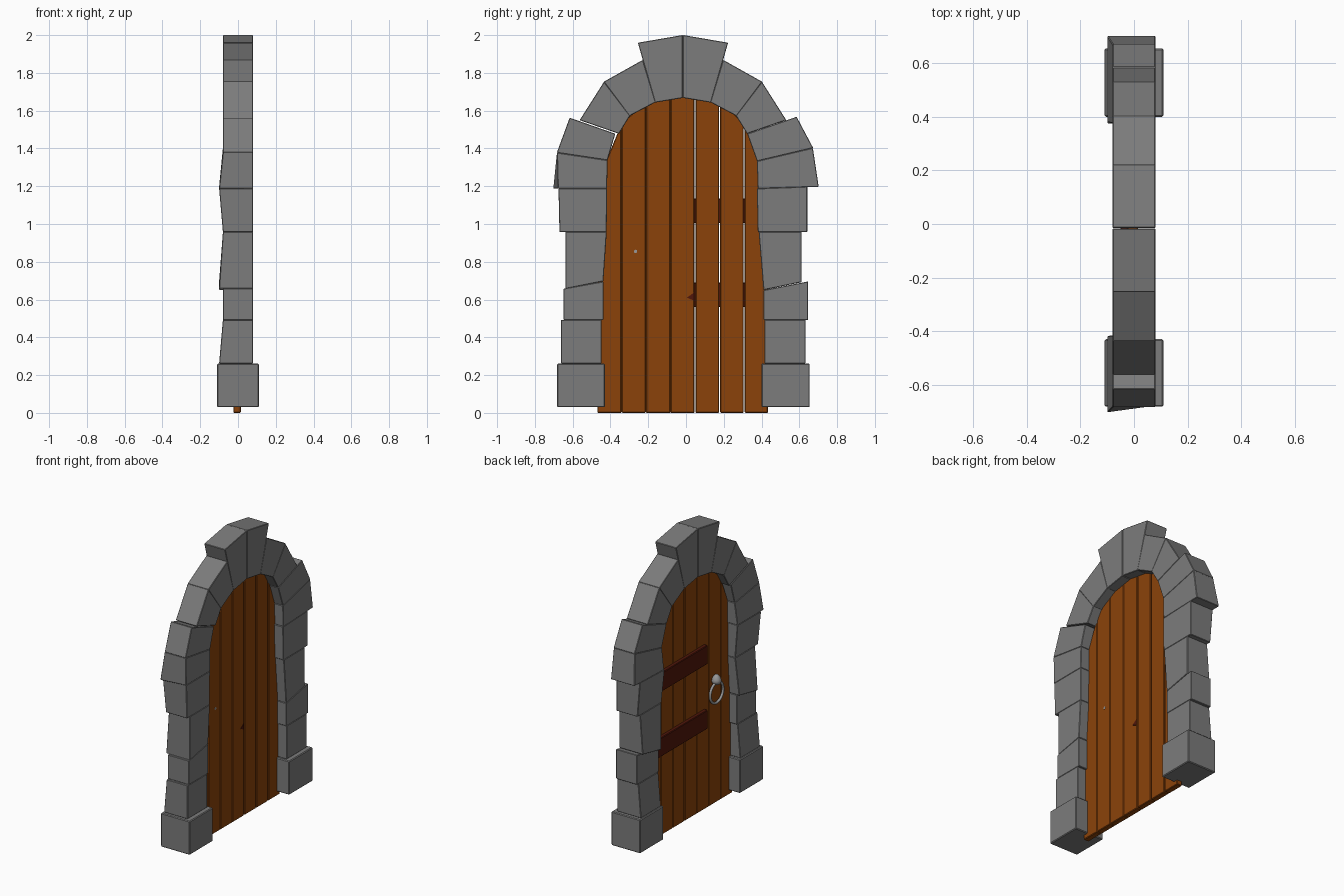
import bpy, bmesh, math

if "Cube" in bpy.data.objects:
    bpy.data.objects.remove(bpy.data.objects["Cube"])

MID = -0.016  # mirror line of the arch


def material(name, rgb):
    m = bpy.data.materials.new(name)
    m.diffuse_color = (*rgb, 1)
    m.use_nodes = True
    m.node_tree.nodes["Principled BSDF"].inputs["Base Color"].default_value = m.diffuse_color
    return m


wood = material("wood", (0.26, 0.055, 0.003))
dark_wood = material("dark_wood", (0.08, 0.008, 0.003))
rock = material("rock", (0.2, 0.2, 0.2))
iron = material("iron", (0.32, 0.32, 0.32))


def prism(name, front, back, bevel, mat):
    """Join two matching (x, y, z) outlines into a closed block."""
    bm = bmesh.new()
    f = [bm.verts.new(p) for p in front]
    b = [bm.verts.new(p) for p in back]
    bm.faces.new(f)
    bm.faces.new(b[::-1])
    n = len(f)
    for i in range(n):
        j = (i + 1) % n
        bm.faces.new((f[j], f[i], b[i], b[j]))
    bmesh.ops.recalc_face_normals(bm, faces=bm.faces)
    me = bpy.data.meshes.new(name)
    bm.to_mesh(me)
    bm.free()
    ob = bpy.data.objects.new(name, me)
    bpy.context.collection.objects.link(ob)
    me.materials.append(mat)
    if bevel:
        mod = ob.modifiers.new("bevel", "BEVEL")
        mod.width = bevel
        mod.segments = 1
    return ob


def stretch(a, b, d):
    """Push points a and b apart by d at each end."""
    u, v = b[0] - a[0], b[1] - a[1]
    k = d / math.hypot(u, v)
    return (a[0] - u * k, a[1] - v * k), (b[0] + u * k, b[1] + v * k)


def stone(name, pts, low=-0.08, high=-0.08, flare=0.0, grow=0.003):
    """pts: inner bottom, inner top, outer top, outer bottom as (y, z).
    low / high: x of the rear face at bottom / top; flare widens the rear foot."""
    ib, it = stretch(pts[0], pts[1], grow)
    ob, ot = stretch(pts[3], pts[2], grow)
    pts = (ib, it, ot, ob)
    front = [(0.08, y, z) for y, z in pts]
    back = [(x, y, z) for x, (y, z) in zip((low, high, high, low), pts)]
    x, y, z = back[3]
    back[3] = (x, y + flare, z)
    return prism(name, front, back, 0.003, rock)


def box(name, x0, x1, y0, y1, z0, z1, bevel, mat):
    q = [(y0, z0), (y1, z0), (y1, z1), (y0, z1)]
    return prism(name, [(x1, *p) for p in q], [(x0, *p) for p in q], bevel, mat)


# Plinth blocks
box("base_left", -0.11, 0.11, -0.682, -0.43, 0.03, 0.262, 0.005, rock)
box("base_right", -0.11, 0.11, 0.40, 0.655, 0.03, 0.262, 0.005, rock)

# Jamb stones, bottom to top, with rear face x at bottom and top
rear = [(-0.10, -0.08), (-0.08, -0.08), (-0.10, -0.08),
        (-0.08, -0.10), (-0.10, -0.08), (-0.08, -0.08)]
left = [
    [(-.448, .265), (-.448, .49), (-.662, .49), (-.662, .265)],
    [(-.437, .495), (-.437, .693), (-.648, .655), (-.648, .495)],
    [(-.437, .70), (-.42, .955), (-.638, .955), (-.638, .66)],
    [(-.42, .96), (-.418, 1.185), (-.675, 1.185), (-.67, .96)],
    [(-.418, 1.19), (-.415, 1.335), (-.683, 1.375), (-.678, 1.19)],
    [(-.415, 1.34), (-.375, 1.475), (-.617, 1.56), (-.683, 1.38)],
]
right = [
    [(.415, .265), (.415, .49), (.632, .49), (.632, .265)],
    [(.41, .495), (.41, .647), (.647, .693), (.647, .495)],
    [(.41, .653), (.385, .955), (.612, .955), (.612, .695)],
    [(.38, .96), (.375, 1.185), (.642, 1.195), (.642, .96)],
    [(.38, 1.19), (.375, 1.33), (.672, 1.40), (.702, 1.20)],
    [(.375, 1.335), (.325, 1.475), (.587, 1.565), (.672, 1.405)],
]
for i, (lo, hi) in enumerate(rear):
    stone(f"jamb_stone_left_{i + 1}", left[i], lo, hi, -0.025 if i == 4 else 0)
    stone(f"jamb_stone_right_{i + 1}", right[i], lo, hi)

# Arch stones and split keystone, as distances from the mirror line
arch = [
    [(.337, 1.481), (.282, 1.57), (.42, 1.75), (.545, 1.553)],
    [(.28, 1.573), (.148, 1.643), (.216, 1.867), (.416, 1.755)],
    [(.146, 1.643), (.003, 1.667), (.003, 2.0), (.237, 1.96)],
]
for i, pts in enumerate(arch):
    for side, s in (("left", -1), ("right", 1)):
        stone(f"arch_stone_{side}_{i + 1}", [(MID + s * d, z) for d, z in pts],
              grow=.002 if i == 2 else .004)

# Door planks, tops tucked inside the arch
profile = [(0, 1.67), (.147, 1.645), (.28, 1.57), (.34, 1.48), (.39, 1.34), (.5, 1.08)]


def arch_height(y):
    d = abs(y - MID)
    for (d0, z0), (d1, z1) in zip(profile, profile[1:]):
        if d <= d1:
            return z0 + (z1 - z0) * (d - d0) / (d1 - d0) + 0.03


edges = [-.47, -.341, -.212, -.082, .048, .178, .308, .437]
for i, (a, b) in enumerate(zip(edges, edges[1:])):
    a += .003 if i > 3 else .0005
    b -= .003 if i > 2 else .0005
    q = [(a, 0), (b, 0), (b, arch_height(b)), (a, arch_height(a))]
    prism(f"door_plank_{i + 1}", [(.015, *p) for p in q],
          [(-.025, *p) for p in q], 0.004, wood)

# Cross battens on the rear of the door
for name, z in (("lower_batten", .56), ("upper_batten", 1.005)):
    box(name, -.05, -.022, -.165, .43, z, z + .13, 0.004, dark_wood)

# Splinter of the lower batten showing through the door face
tip = [(.005, .61), (.042, .594), (.042, .637)]
prism("batten_splinter", [(.017, *p) for p in tip], [(-.03, *p) for p in tip], 0, dark_wood)

# Door pull: spindle, knob and hanging ring
HY, HZ = -.267, .855
bpy.ops.mesh.primitive_cylinder_add(vertices=12, radius=.009, depth=.06,
                                    location=(-.014, HY, HZ), rotation=(0, math.pi / 2, 0))
bpy.context.object.name = "pull_spindle"
bpy.context.object.data.materials.append(iron)
bpy.ops.mesh.primitive_uv_sphere_add(segments=16, ring_count=10, radius=.032,
                                     location=(-.045, HY, HZ))
knob = bpy.context.object
knob.name = "pull_knob"
for v in knob.data.vertices:  # egg shape, narrower towards the top
    v.co.x *= 1 - 8 * max(v.co.z, 0)
    v.co.y *= 1 - 8 * max(v.co.z, 0)
    v.co.z *= 1.3 if v.co.z > 0 else 1
knob.data.materials.append(iron)
bpy.ops.object.shade_smooth()
bpy.ops.mesh.primitive_torus_add(major_segments=28, minor_segments=8, major_radius=.07,
                                 minor_radius=.009, location=(-.046, HY, HZ - .085),
                                 rotation=(0, math.pi / 2, 0))
bpy.context.object.name = "pull_ring"
bpy.context.object.data.materials.append(iron)
bpy.ops.object.shade_smooth()
